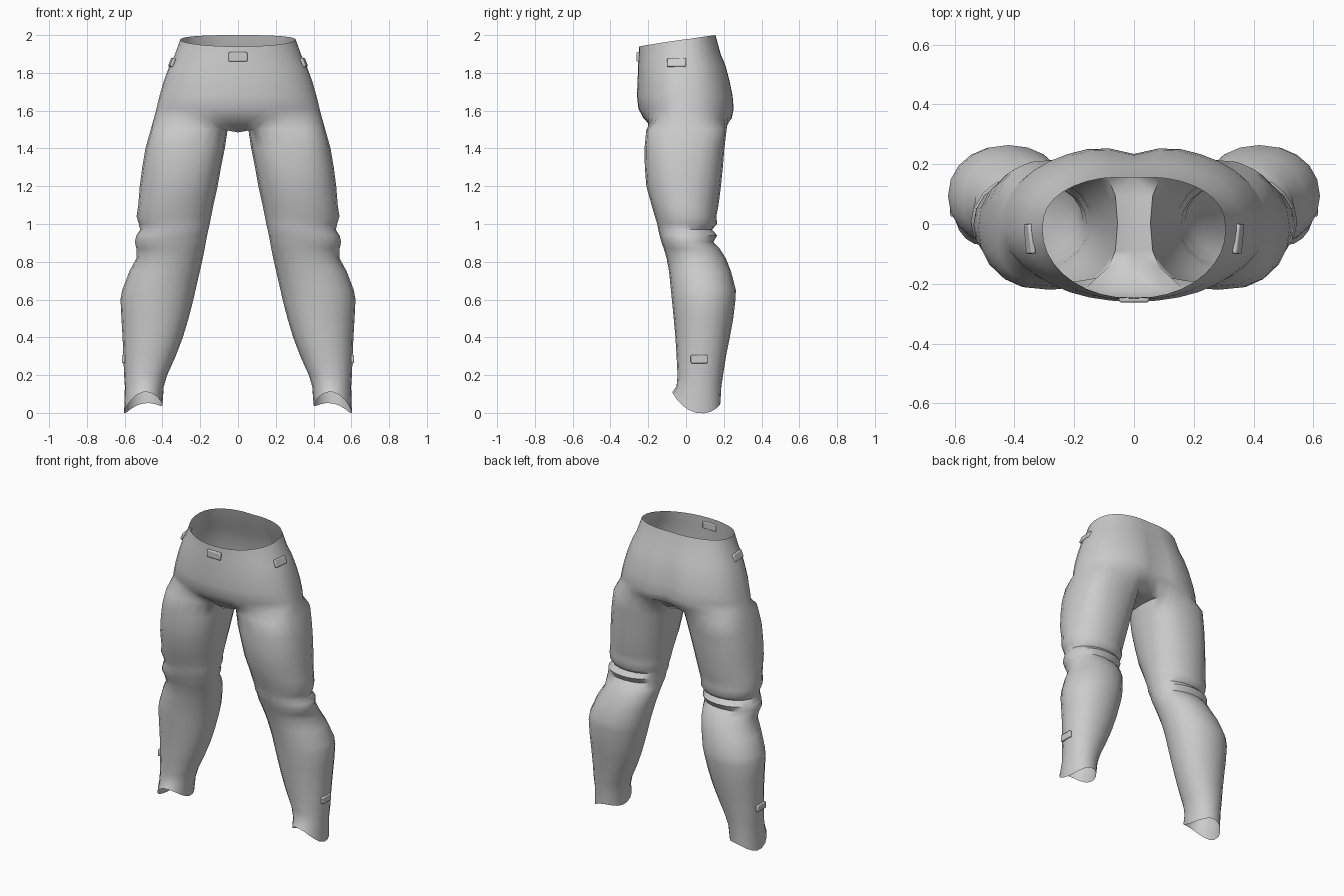
import bpy, bmesh
from math import sin, cos, radians, copysign

if "Cube" in bpy.data.objects:
    bpy.data.objects.remove(bpy.data.objects["Cube"])

N = 20          # points round one leg
K = 2           # inner-leg points each side of the inseam that carry the gusset

# leg sections: z, inner x, outer x, front y, back y
LEG = [
    (1.50, .055, .462, -.210, .215), (1.40, .070, .490, -.220, .203),
    (1.30, .090, .507, -.218, .195), (1.20, .108, .520, -.210, .185),
    (1.10, .130, .528, -.182, .172), (1.04, .142, .537, -.165, .160),
    (1.00, .150, .525, -.152, .165), (.97, .157, .518, -.147, .138),
    (.94, .163, .538, -.140, .165), (.905, .170, .546, -.130, .145),
    (.87, .176, .538, -.118, .178), (.82, .186, .537, -.103, .210),
    (.75, .202, .575, -.090, .238), (.65, .225, .613, -.080, .264),
    (.60, .236, .622, -.075, .262), (.50, .262, .617, -.065, .250),
    (.40, .292, .611, -.056, .232), (.30, .330, .607, -.050, .212),
    (.20, .375, .603, -.045, .196), (.14, .393, .599, -.050, .187),
    (.05, .400, .603, -.072, .182),
]

# hip sections: z, outer x, front y, back y, depth of the back centre crease
HIP = [
    (1.56, .445, -.225, .252, .025), (1.61, .432, -.252, .264, .030),
    (1.68, .415, -.260, .258, .028), (1.76, .392, -.256, .240, .022),
    (1.84, .362, -.254, .217, .015), (1.90, .337, -.251, .190, .010),
    (2.00, .306, -.248, .162, .008),
]


def power(v, e):
    return copysign(abs(v) ** e, v)


def leg_ring(bm, i, sec):
    z, xi, xo, yf, yb = sec
    e = max(.7, .95) if i > 3 else .72 + .06 * i     # squarer near the crotch
    verts = []
    for k in range(N):
        a = radians(360 * k / N)
        c, s = cos(a), sin(a)
        h = z
        if i == len(LEG) - 1:                        # wavy ankle hem
            h = .05 + .02 * c + .03 * s - .03 * cos(2 * a)
        verts.append(bm.verts.new(((xi + xo) / 2 - (xo - xi) / 2 * power(c, e),
                                   (yf + yb) / 2 - (yb - yf) / 2 * power(s, e), h)))
    return verts


def hip_ring(bm, i, sec, count):
    z, xo, yf, yb, crease = sec
    mid = -.02
    verts = []
    for k in range(count):
        t = radians(180 * k / (count - 1))
        c, s = cos(t), max(sin(t), 0)
        x = xo * s ** .95 if 0 < k < count - 1 else 0
        y = mid + c * (yf - mid) if c > 0 else mid + abs(c) ** .8 * (yb - mid)
        if c < 0:
            y -= crease * max(0, 1 - x / .14) ** 1.5
        dip = {len(HIP) - 1: .06, len(HIP) - 2: .025}.get(i, 0)
        verts.append(bm.verts.new((x, y, z - dip * ((1 + c) / 2) ** 1.3)))
    return verts


def bridge(bm, a, b, closed=False):
    n = len(a)
    for k in range(n if closed else n - 1):
        j = (k + 1) % n
        bm.faces.new((a[k], a[j], b[j], b[k]))


# trousers: one leg and half the hips, mirrored
bm = bmesh.new()
legs = [leg_ring(bm, i, s) for i, s in enumerate(LEG)]
for a, b in zip(legs, legs[1:]):
    bridge(bm, a, b, True)

# crotch gusset on the centre line
top = legs[0]
inner = [top[k % N] for k in range(K, -K - 1, -1)]
outer = [top[k] for k in range(K, N - K + 1)]
gusset = [bm.verts.new((0, v.co.y * (1.1 if abs(v.co.y) > .12 else 1), 1.485)) for v in inner]
bridge(bm, inner, gusset)

# hips and waist
lower = [gusset[0]] + outer + [gusset[-1]]
for i, s in enumerate(HIP):
    ring = hip_ring(bm, i, s, len(lower))
    bridge(bm, lower, ring)
    lower = ring

bmesh.ops.recalc_face_normals(bm, faces=bm.faces)
# outward check on an outer-thigh face
f = max(bm.faces, key=lambda q: q.calc_center_median().x)
if f.normal.x < 0:
    bmesh.ops.reverse_faces(bm, faces=bm.faces)
me = bpy.data.meshes.new("trousers")
bm.to_mesh(me)
bm.free()
trousers = bpy.data.objects.new("trousers", me)
bpy.context.collection.objects.link(trousers)
mir = trousers.modifiers.new("mirror", 'MIRROR')
mir.merge_threshold = .001
bpy.context.view_layer.objects.active = trousers
trousers.select_set(True)
bpy.ops.object.shade_smooth_by_angle(angle=radians(50))


# plain raised trim tabs on waist, hips and ankles
def tab(name, loc, size, rot=(0, 0, 0)):
    bpy.ops.mesh.primitive_cube_add(size=1, location=loc, rotation=rot)
    o = bpy.context.object
    o.name = name
    o.scale = size
    bpy.ops.object.transform_apply(location=False, rotation=False, scale=True)
    b = o.modifiers.new("round", 'BEVEL')
    b.width, b.segments = .006, 2
    bpy.ops.object.shade_smooth_by_angle(angle=radians(40))


tab("waist_tab", (0, -.253, 1.885), (.10, .018, .05))
for side, sx in (("left", 1), ("right", -1)):
    tab(side + "_hip_tab", (sx * .349, -.05, 1.855), (.018, .10, .05), (0, -sx * .38, -sx * .1))
    tab(side + "_ankle_tab", (sx * .606, .07, .285), (.018, .09, .045))
